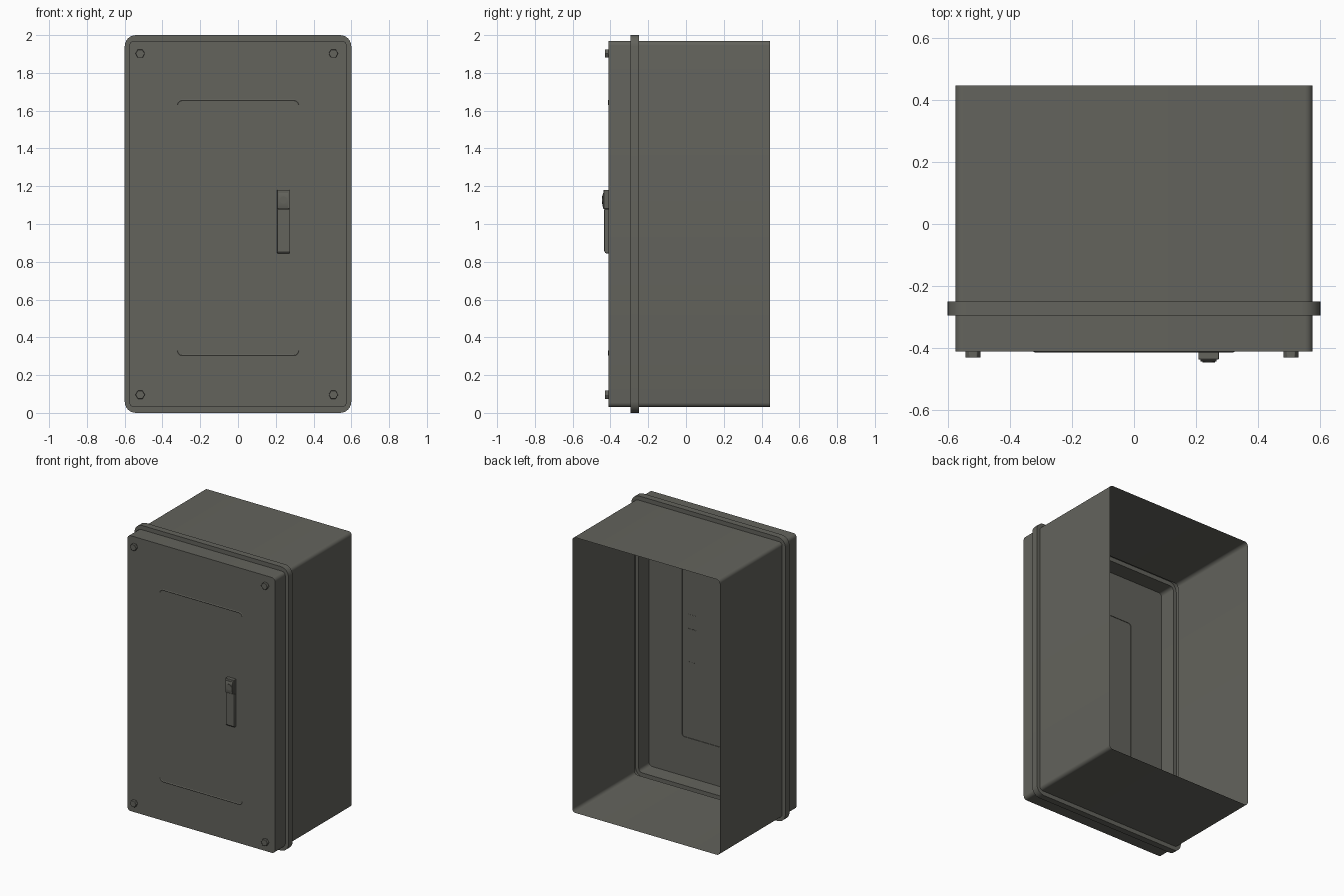
import bpy, bmesh, math

if "Cube" in bpy.data.objects:
    bpy.data.objects.remove(bpy.data.objects["Cube"])

grey = bpy.data.materials.new("dark_warm_grey")
grey.diffuse_color = (0.125, 0.125, 0.108, 1)
grey.use_nodes = True
grey.node_tree.nodes["Principled BSDF"].inputs["Base Color"].default_value = grey.diffuse_color


def finish(bm, name, bevel=0):
    bmesh.ops.recalc_face_normals(bm, faces=bm.faces)
    me = bpy.data.meshes.new(name)
    bm.to_mesh(me)
    bm.free()
    ob = bpy.data.objects.new(name, me)
    bpy.context.collection.objects.link(ob)
    me.materials.append(grey)
    if bevel:
        mod = ob.modifiers.new("bevel", "BEVEL")
        mod.width = bevel
        mod.segments = 2
    bpy.ops.object.select_all(action='DESELECT')
    ob.select_set(True)
    bpy.context.view_layer.objects.active = ob
    bpy.ops.object.shade_smooth_by_angle(angle=math.radians(30))
    return ob


def rounded_rect(hx, hz, r, cz, n=6):
    """Points (x, z) from the top right corner round to the bottom right."""
    pts = []
    for k, (sx, sz) in enumerate([(1, 1), (-1, 1), (-1, -1), (1, -1)]):
        for i in range(n + 1):
            a = math.pi / 2 * (k + i / n)
            pts.append((sx * (hx - r) + r * math.cos(a),
                        cz + sz * (hz - r) + r * math.sin(a)))
    return pts


def loft(bm, loops, closed=True):
    rows = [[bm.verts.new((x, y, z)) for x, z in pts] for pts, y in loops]
    for a, b in zip(rows, rows[1:]):
        n = len(a)
        for i in range(n if closed else n - 1):
            j = (i + 1) % n
            bm.faces.new((a[i], a[j], b[j], b[i]))
    return rows


def extrude_x(name, profile, x0, x1, bevel):
    """Prism from a side profile of (y, z) points."""
    bm = bmesh.new()
    a = [bm.verts.new((x0, y, z)) for y, z in profile]
    b = [bm.verts.new((x1, y, z)) for y, z in profile]
    bm.faces.new(a)
    bm.faces.new(b)
    for i in range(len(a)):
        j = (i + 1) % len(a)
        bm.faces.new((a[i], a[j], b[j], b[i]))
    return finish(bm, name, bevel)


def disc(name, x, z, r, y0, y1, sides, bevel=0):
    bm = bmesh.new()
    ring = [(x + r * math.cos(2 * math.pi * i / sides),
             z + r * math.sin(2 * math.pi * i / sides)) for i in range(sides)]
    rows = loft(bm, [(ring, y0), (ring, y1)])
    for row in rows:
        bm.faces.new(row)
    return finish(bm, name, bevel)


# sheet-metal box, open at the back, with a hollow flange and closed front
body = rounded_rect(0.575, 0.97, 0.025, 1.0)
lip = rounded_rect(0.60, 1.0, 0.06, 1.0)
bm = bmesh.new()
rows = loft(bm, [(body, 0.445), (body, -0.25), (lip, -0.25), (lip, -0.295),
                 (body, -0.295), (body, -0.41)])
bm.faces.new(rows[-1])
finish(bm, "cabinet_shell")

# pressed rectangular outline on the inside of the door
outer = rounded_rect(0.325, 0.68, 0.03, 0.98)
inner = rounded_rect(0.315, 0.67, 0.02, 0.98)
bm = bmesh.new()
loft(bm, [(outer, -0.409), (outer, -0.405), (inner, -0.405), (inner, -0.409)])
finish(bm, "inner_panel_rib")

# matching creases seen on the front, top and bottom only
half = len(outer) // 2
for name, part in (("upper_crease", slice(0, half)), ("lower_crease", slice(half, None))):
    bm = bmesh.new()
    o, i = outer[part], inner[part]
    mid = [((a + c) / 2, (b + d) / 2) for (a, b), (c, d) in zip(o, i)]
    loft(bm, [(o, -0.41), (mid, -0.413), (i, -0.41)], closed=False)
    finish(bm, name)

# hexagonal corner bolts
for x in (-0.518, 0.505):
    for z in (0.096, 1.902):
        disc("corner_bolt", x, z, 0.025, -0.41, -0.43, 6, 0.002)

# handle: lever, lock housing, raised pad and key cylinder
extrude_x("handle_lever", [(-0.409, 0.845), (-0.426, 0.845), (-0.433, 0.855),
                           (-0.433, 1.079), (-0.409, 1.079)], 0.207, 0.273, 0.002)
extrude_x("lock_housing", [(-0.409, 1.08), (-0.436, 1.08), (-0.436, 1.18),
                           (-0.409, 1.18)], 0.207, 0.273, 0.002)
extrude_x("lock_pad", [(-0.434, 1.081), (-0.438, 1.081), (-0.443, 1.10),
                       (-0.443, 1.15), (-0.438, 1.165), (-0.434, 1.165)],
          0.214, 0.266, 0.002)
disc("key_cylinder", 0.24, 1.127, 0.02, -0.44, -0.445, 24)
